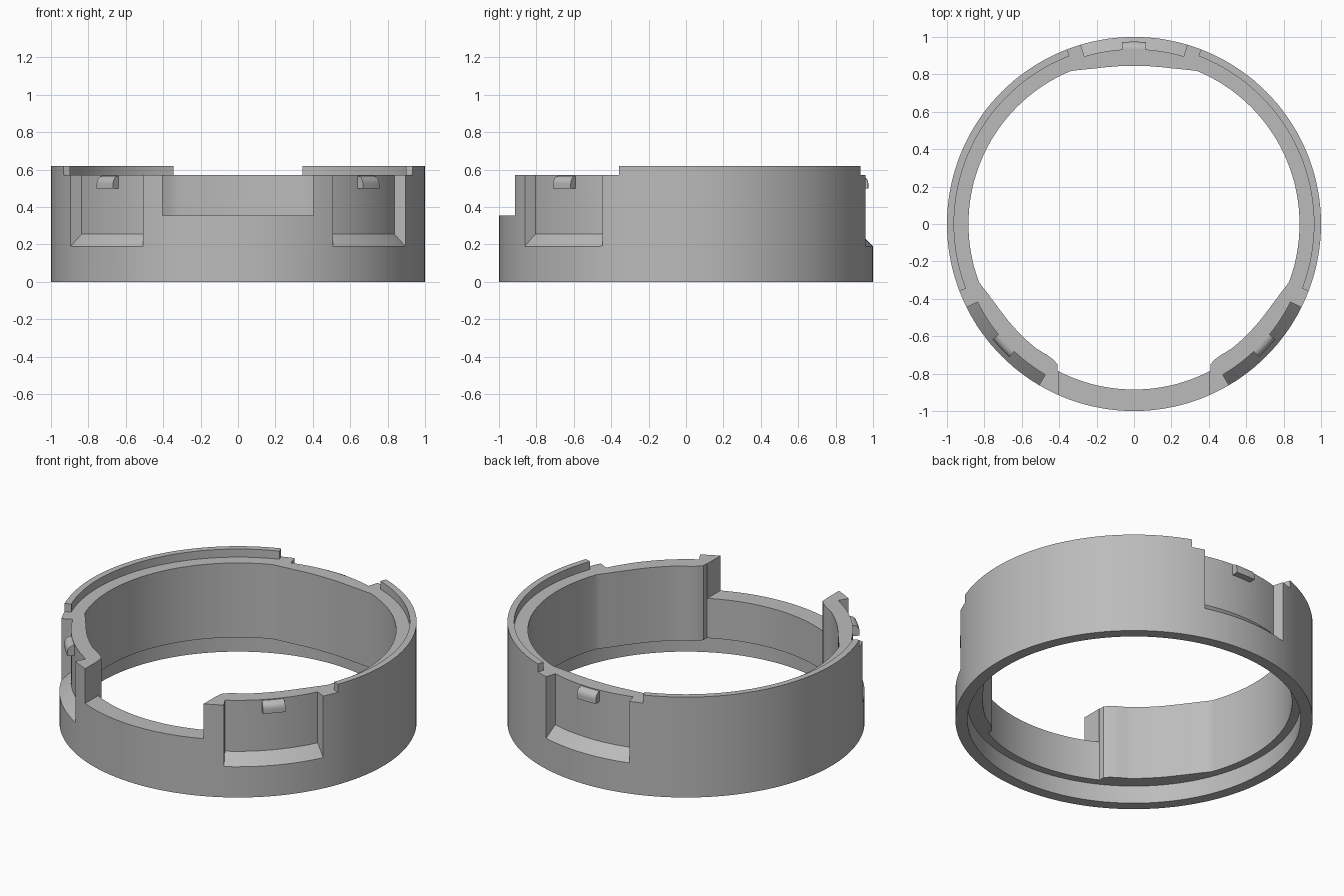
import bpy, bmesh, math

if "Cube" in bpy.data.objects:
    bpy.data.objects.remove(bpy.data.objects["Cube"])

grey = bpy.data.materials.new("plain grey")
grey.diffuse_color = (0.5, 0.5, 0.5, 1)
grey.use_nodes = True
grey.node_tree.nodes["Principled BSDF"].inputs["Base Color"].default_value = grey.diffuse_color

STEP = 2.5
PADS = (90, -43, -137)           # directions of the three clip pockets

# inner radius by angle on the right half, mirrored for the left half
KNOTS = [(-90, .885), (-62.55, .885), (-61.5, .855), (-59.5, .844), (-56.5, .84),
         (-52, .846), (-43, .846), (-34, .85), (-29.5, .856), (-25, .867),
         (-20.5, .885), (67.5, .885), (72, .868), (76.5, .856), (82, .849), (90, .845)]


def bore(a):
    a = (a + 180) % 360 - 180
    if abs(a) > 90:
        a = (180 if a > 0 else -180) - a
    for (a0, r0), (a1, r1) in zip(KNOTS, KNOTS[1:]):
        if a <= a1 + 1e-6:
            return r0 + (r1 - r0) * (a - a0) / (a1 - a0)
    return KNOTS[-1][1]


def angles(a0, a1):
    inner = [i * STEP for i in range(-80, 161) if a0 + .2 < i * STEP < a1 - .2]
    return [a0] + inner + [a1]


def sweep(name, angs, profile, closed=False):
    """Sweep an (r, z) outline, given as a function of angle, about the z axis."""
    bm = bmesh.new()
    rings = []
    for a in angs:
        c, s = math.cos(math.radians(a)), math.sin(math.radians(a))
        rings.append([bm.verts.new((r * c, r * s, z)) for r, z in profile(a)])
    n = len(rings[0])
    pairs = list(zip(rings, rings[1:])) + ([(rings[-1], rings[0])] if closed else [])
    for p, q in pairs:
        for i in range(n):
            j = (i + 1) % n
            bm.faces.new((p[i], q[i], q[j], p[j]))
    if not closed:
        bm.faces.new(rings[0])
        bm.faces.new(rings[-1][::-1])
    bmesh.ops.recalc_face_normals(bm, faces=bm.faces[:])
    me = bpy.data.meshes.new(name)
    bm.to_mesh(me)
    bm.free()
    ob = bpy.data.objects.new(name, me)
    bpy.context.collection.objects.link(ob)
    me.materials.append(grey)
    return ob


def activate(ob):
    bpy.ops.object.select_all(action='DESELECT')
    ob.select_set(True)
    bpy.context.view_layer.objects.active = ob


def cut(ob, cutter):
    activate(ob)
    m = ob.modifiers.new("cut", 'BOOLEAN')
    m.operation, m.solver, m.object = 'DIFFERENCE', 'EXACT', cutter
    bpy.ops.object.modifier_apply(modifier=m.name)
    bpy.data.objects.remove(cutter)


# ring body with thickened pads and a rebate under the bore
body_angs = {round(i * STEP, 3) for i in range(-36, 108)}
for a, _ in KNOTS:
    body_angs |= {round(a, 3), round(180 - a, 3)}
body_angs = sorted(a for a in body_angs if -90 <= a < 270)
ring = sweep("ring_body", body_angs,
             lambda a: [(1, 0), (1, .57), (bore(a), .57), (bore(a), .11), (.933, .11), (.933, 0)],
             closed=True)

# open notch at the front
bpy.ops.mesh.primitive_cube_add(size=1, location=(0, -.9, .655))
notch = bpy.context.object
notch.scale = (.81, 1, .6)
cut(ring, notch)

# clip pockets with sloping sills
for p in PADS:
    cut(ring, sweep("pocket_cutter", angles(p - 16.5, p + 16.5),
                    lambda a: [(1.05, .14), (.935, .255), (.935, .7), (1.05, .7)]))

parts = [ring]

# rounded hook in each pocket
nose = [(.935 + .04 * math.cos(math.radians(t)), .525 + .04 * math.sin(math.radians(t)))
        for t in range(0, 91, 15)]
for p in PADS:
    parts.append(sweep("clip_hook", angles(p - 3.8, p + 3.8),
                       lambda a: [(.92, .5), (.975, .5)] + nose + [(.92, .565)]))

# raised rim on both sides
for a0, a1 in ((-21, 69), (111, 201)):
    parts.append(sweep("raised_rim", angles(a0, a1),
                       lambda a: [(.962, .57), (1, .57), (1, .62), (.962, .62)]))

for ob in parts:
    activate(ob)
    bpy.ops.object.shade_smooth_by_angle(angle=math.radians(25))
